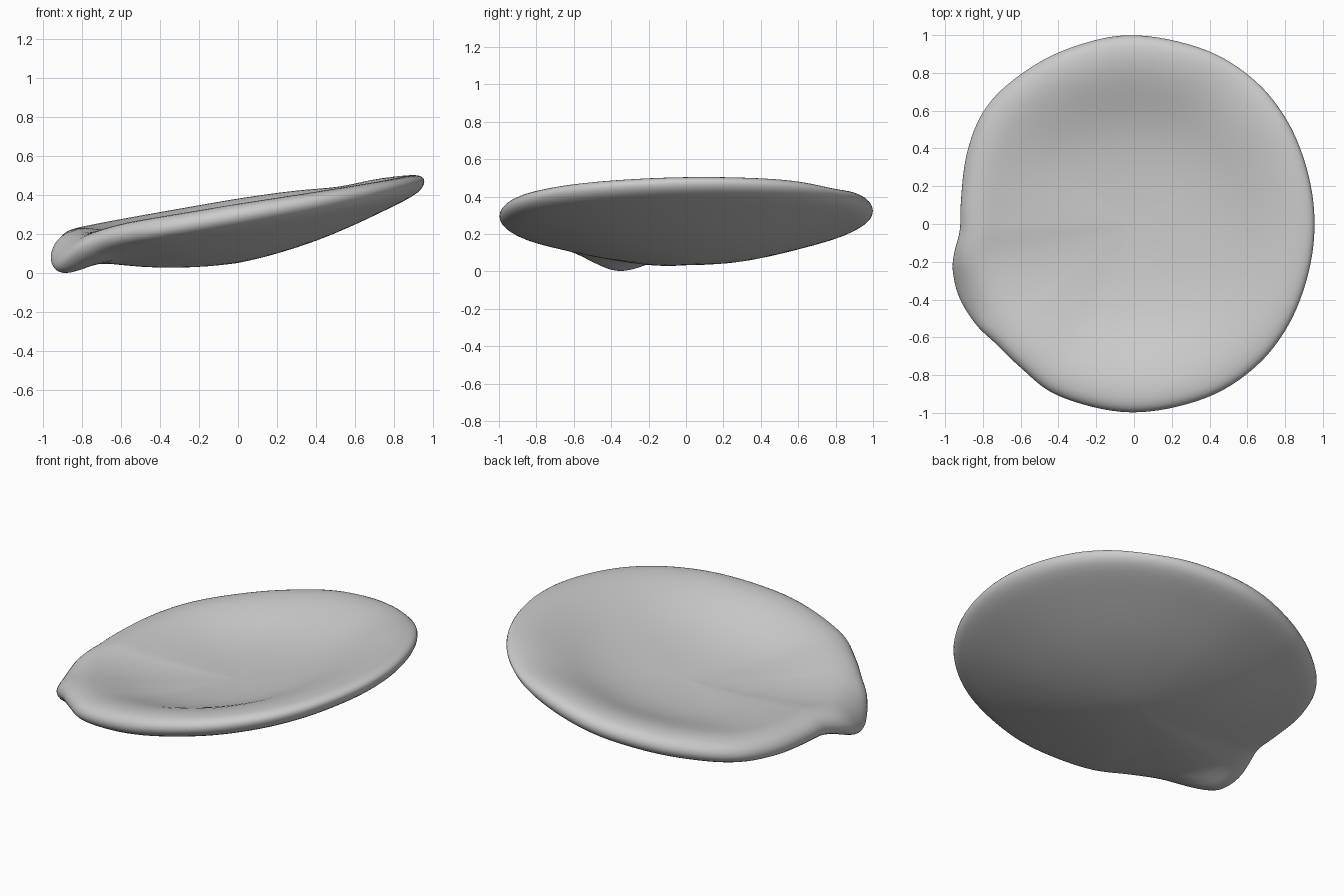
import bpy, bmesh, math

if "Cube" in bpy.data.objects:
    bpy.data.objects.remove(bpy.data.objects["Cube"])

# Plan outline, counter-clockwise (x, y)
outline = [(.96, 0), (.925, .27), (.82, .54), (.64, .765), (.37, .93), (-.02, 1.005), (-.37, .925),
           (-.63, .775), (-.80, .60), (-.89, .37), (-.92, .12), (-.925, -.03), (-.957, -.16),
           (-.962, -.26), (-.925, -.40), (-.835, -.54), (-.74, -.63), (-.60, -.765), (-.40, -.915),
           (-.02, -1.003), (.37, -.93), (.64, -.765), (.82, -.54), (.925, -.27)]
# Cross-section from top centre, over the rim, to under centre (radius factor, height)
top = [(.1, -.099), (.25, -.094), (.42, -.076), (.56, -.043), (.68, .003), (.78, .039),
       (.86, .056), (.92, .056), (.96, .048), (.988, .028)]
under = [(1, -.003), (.99, -.035), (.96, -.06), (.9, -.085), (.78, -.122), (.6, -.175),
         (.42, -.218), (.22, -.247), (.1, -.257)]


def catmull(pts, steps):
    out, n = [], len(pts)
    for i in range(n):
        a, b, c, d = (pts[(i + k) % n] for k in (-1, 0, 1, 2))
        for s in range(steps):
            t = s / steps
            out.append(tuple(.5 * (2*q + (r-p)*t + (2*p-5*q+4*r-w)*t*t + (3*q-p-3*r+w)*t**3)
                             for p, q, r, w in zip(a, b, c, d)))
    return out


def height(x, y, s, h, is_top):
    if is_top:
        # the hollow runs out evenly to the left, and less steeply to the right
        c = x / math.hypot(x, y)
        even = -.1 + .153 * min(s / .86, 1) ** 1.4
        if s < .86:
            h += (even - h) * c * c * (1 if c < 0 else .4)
        if h > 0:
            h *= 1 - .35 * max(x, 0)
        h -= .015 * math.exp(-((x - .52) ** 2 + (y - .75) ** 2) / .04)
    z = .31 + .17 * x + .015 * y + h
    if x < 0:
        # drooping spout on the left front
        t = (s - .72) / .28 if is_top else (s - .76) / .2
        t = min(max(t, 0), 1)
        fall = t * t if is_top else t * t * (3 - 2 * t)
        z -= .1 * fall * math.exp(-((y + .36) / .2) ** 2)
    return z


# Dish body
bm = bmesh.new()
ring = catmull(outline, 4)
n = len(ring)
rows = [[bm.verts.new((x * s, y * s, height(x * s, y * s, s, h, part is top))) for x, y in ring]
        for part in (top, under) for s, h in part]
for a, b in zip(rows, rows[1:]):
    for i in range(n):
        j = (i + 1) % n
        bm.faces.new((a[i], b[i], b[j], a[j]))
for row, h in ((rows[0], -.1), (rows[-1], -.262)):
    c = bm.verts.new((0, 0, .31 + h))
    for i in range(n):
        bm.faces.new((c, row[i], row[(i + 1) % n]))
bmesh.ops.recalc_face_normals(bm, faces=bm.faces)
low = min(v.co.z for v in bm.verts)
for v in bm.verts:
    v.co.z -= low + .003
mesh = bpy.data.meshes.new("dish")
bm.to_mesh(mesh)
bm.free()
mesh.shade_smooth()
dish = bpy.data.objects.new("dish", mesh)
bpy.context.collection.objects.link(dish)
sub = dish.modifiers.new("smooth", 'SUBSURF')
sub.levels = sub.render_levels = 1
